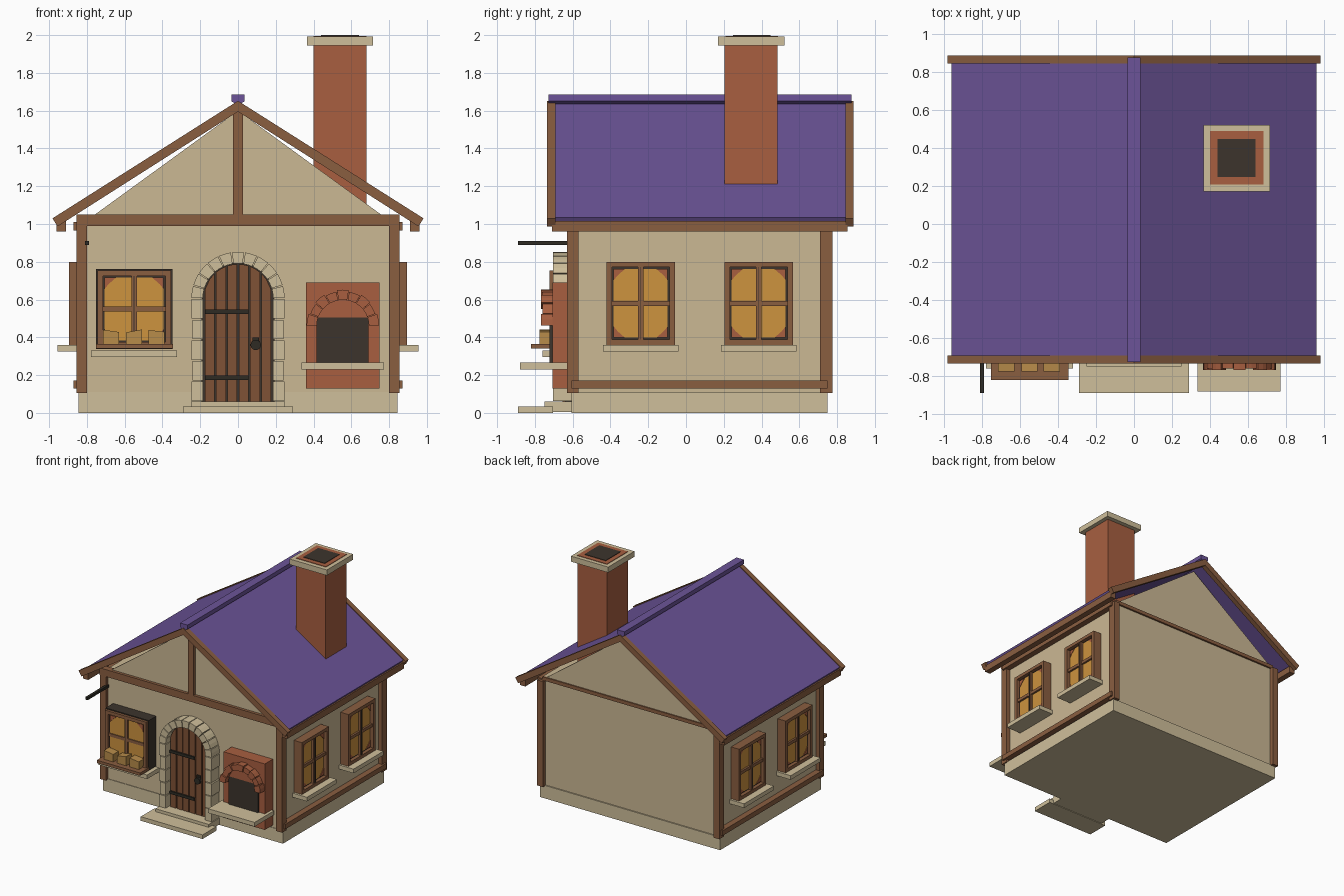
import bpy, bmesh, math
from mathutils import Matrix, Vector

if "Cube" in bpy.data.objects:
    bpy.data.objects.remove(bpy.data.objects["Cube"])


def colour(name, r, g, b):
    m = bpy.data.materials.new(name)
    lin = [((c / 255 + 0.055) / 1.055) ** 2.4 for c in (r, g, b)]
    m.diffuse_color = (*lin, 1)
    m.use_nodes = True
    m.node_tree.nodes["Principled BSDF"].inputs["Base Color"].default_value = m.diffuse_color
    return m


PLASTER = colour("plaster", 203, 184, 148)
STONE = colour("pale_stone", 207, 191, 155)
TIMBER = colour("timber", 138, 94, 64)
PLANK = colour("door_wood", 128, 82, 54)
BRICK = colour("brick", 168, 95, 64)
ROOF = colour("purple_roof", 108, 84, 152)
AMBER = colour("amber_glass", 205, 147, 62)
DARK = colour("dark_recess", 60, 52, 44)
IRON = colour("iron", 46, 43, 36)
BREAD = colour("bread", 184, 140, 74)


def part(name, mat, prisms, frame=Matrix()):
    """One object from prisms: (x-z outline, y start, y end)."""
    bm = bmesh.new()
    for pts, y0, y1 in prisms:
        a = [bm.verts.new(frame @ Vector((x, y0, z))) for x, z in pts]
        b = [bm.verts.new(frame @ Vector((x, y1, z))) for x, z in pts]
        bm.faces.new(a)
        bm.faces.new(b[::-1])
        for i in range(len(pts)):
            j = (i + 1) % len(pts)
            bm.faces.new((a[j], a[i], b[i], b[j]))
    bmesh.ops.recalc_face_normals(bm, faces=bm.faces)
    me = bpy.data.meshes.new(name)
    bm.to_mesh(me)
    bm.free()
    me.materials.append(mat)
    ob = bpy.data.objects.new(name, me)
    bpy.context.collection.objects.link(ob)
    return ob


def rect(x0, x1, z0, z1):
    return [(x0, z0), (x1, z0), (x1, z1), (x0, z1)]


def box(x0, x1, y0, y1, z0, z1):
    return rect(x0, x1, z0, z1), y0, y1


def flip(pts):
    return [(-x, z) for x, z in pts]


def both(prisms):
    return prisms + [(flip(p), a, b) for p, a, b in prisms]


def arc(cx, cz, r, a0, a1, n):
    return [(cx + r * math.cos(a0 + (a1 - a0) * i / n),
             cz + r * math.sin(a0 + (a1 - a0) * i / n)) for i in range(n + 1)]


def arch_blocks(cx, cz, r0, r1, n, y0, y1, step=0.0):
    """Ring of wedge blocks over a half circle, alternate ones set back."""
    out, gap = [], 0.012
    for i in range(n):
        a, b = math.pi * i / n + gap, math.pi * (i + 1) / n - gap
        s = step * (i % 2)
        out.append((arc(cx, cz, r1 - s, a, b, 2) + arc(cx, cz, r0, b, a, 2), y0 + s, y1))
    return out


# Base, walls and gables
part("foundation", STONE, [box(-.845, .845, -.605, .75, 0, .11)])
part("walls", PLASTER, [box(-.82, .82, -.6, .74, .11, 1.03)])
gable = [(-.785, 1.03), (.785, 1.03), (0, 1.6)]
part("gables", PLASTER, [(gable, -.61, -.58), (gable, .715, .745)])

# Timber frame
part("corner_posts", TIMBER, both([box(.8, .855, -.63, -.57, .105, 1.0),
                                   box(.8, .855, .71, .775, .105, 1.0)]))
part("front_tie_beam", TIMBER, [box(-.855, .855, -.635, -.58, .99, 1.05)])
part("back_tie_beam", TIMBER, [box(-.82, .82, .73, .755, 1.0, 1.03)])
part("king_post", TIMBER, [box(-.026, .026, -.635, -.58, 1.05, 1.605)])
part("side_rails", TIMBER, both([box(.81, .87, -.605, .75, .13, .172),
                                 box(.81, .87, -.605, .75, .965, 1.01)]))
part("eave_beams", TIMBER, both([box(.91, .96, -.71, .855, .96, 1.015)]))

# Roof, barge boards and ridge
part("roof_slopes", ROOF, both([([(0, 1.645), (.96, 1.035), (.948, 1.015), (0, 1.62)], -.7, .85)]))
barge = [(0, 1.652), (.982, 1.03), (.956, .987), (0, 1.595)]
part("barge_boards", TIMBER, both([(barge, -.735, -.692), (barge, .845, .887)]))
part("ridge_cap", ROOF, [([(-.035, 1.65), (0, 1.628), (.035, 1.65), (.035, 1.685), (-.035, 1.685)],
                          -.727, .877)])

# Chimney
part("chimney_stack", BRICK, [box(.4, .68, .205, .485, 1.06, 1.95)])
part("chimney_cap", STONE, [box(.365, .715, .17, .522, 1.945, 1.992)])
part("chimney_rim", BRICK, [box(.4, .68, .208, .488, 1.99, 1.996)])
part("chimney_flue", DARK, [box(.44, .64, .248, .448, 1.99, 2.0)])

# Door with planks, straps and handle
DZ, DR = .605, .182
part("door_backing", DARK, [(arc(0, DZ, DR + .01, 0, math.pi, 16) + [(-.192, .06), (.192, .06)], -.64, -.59)])
planks = []
for i in range(6):
    x0 = -.18 + .06 * i + .004
    x1 = x0 + .052
    top = [(x, DZ + math.sqrt(max(DR ** 2 - x * x, 0)))
           for x in (x1, (x0 + x1) / 2, x0)]
    planks.append(([(x0, .06), (x1, .06)] + top, -.655, -.62))
part("door_planks", PLANK, planks)
part("door_straps", IRON, [box(-.175, .055, -.667, -.65, z, z + .024) for z in (.175, .523)])
part("door_handle_plate", IRON, [box(.076, .112, -.664, -.65, .34, .4)])
ring = arc(.094, .36, .028, 0, math.pi * 1.8, 9)
part("door_handle", IRON, [(ring, -.685, -.66)])

# Stone door surround
jambs = []
for i in range(5):
    z = .06 + .109 * i
    jambs.append(box(.186, .247 - .006 * (i % 2), -.705, -.59, z + .003, z + .106))
part("door_jambs", STONE, both(jambs))
part("door_arch", STONE, arch_blocks(0, DZ, .186, .247, 11, -.705, -.59))
part("door_steps", STONE, [box(-.29, .29, -.89, -.705, 0, .035),
                           box(-.25, .25, -.75, -.6, .005, .06)])

# Brick oven
part("oven_body", BRICK, [box(.36, .748, -.708, -.59, .13, .69)])
part("oven_mouth", DARK, [box(.415, .692, -.722, -.7, .262, .505)])
part("oven_tympanum", BRICK, [(arc(.555, .505, .135, 0, math.pi, 12), -.725, -.7)])
part("oven_arch", BRICK, arch_blocks(.555, .46, .138, .192, 9, -.768, -.7, .008))
part("oven_counter", STONE, [box(.335, .772, -.88, -.62, .23, .266)])


def window(name, frame, w, h, casing, front, case_w=0.0):
    """Four-pane window, centred, facing -y from a wall at y = 0."""
    u, v, t = w / 2, h / 2, .028
    part(name + "_casing", DARK, [box(-u - case_w + .004, u + case_w - .004, -casing, .02,
                                      -v - case_w + .004, v + case_w - .004)], frame)
    part(name + "_frame", TIMBER, [box(-u, -u + t, -front, .01, -v, v), box(u - t, u, -front, .01, -v, v),
                                   box(-u + t, u - t, -front, .01, v - t, v),
                                   box(-u + t, u - t, -front, .01, -v, -v + t)], frame)
    gu, gv = u - t - .01, v - t - .01
    part(name + "_glass", AMBER, [box(-gu, gu, -casing - .005, -casing + .01, -gv, gv)], frame)
    # Curtain corners
    c = .06
    part(name + "_curtains", BRICK,
         [([(sx * gu, sz * gv), (sx * (gu - c), sz * gv), (sx * (gu - .02), sz * (gv - .035)),
            (sx * gu, sz * (gv - c))], -casing - .009, -casing)
          for sx in (-1, 1) for sz in (-1, 1)], frame)
    b = front - .006
    part(name + "_glazing_bars", TIMBER, [box(-.014, .014, -b, 0, -v + t, v - t),
                                          box(-u + t, u - t, -b + .003, 0, -.013, .013)], frame)
    part(name + "_seam", DARK, [box(-.002, .002, -b - .003, 0, -v + t, v - t)], frame)


# Side windows with sills
for side, s in (("right", 1), ("left", -1)):
    for place, y in (("front", -.24), ("back", .385)):
        frame = Matrix.Translation((s * .82, y, .58)) @ Matrix.Rotation(s * math.pi / 2, 4, 'Z')
        label = f"{side}_{place}_window"
        window(label, frame, .362, .44, .045, .075)
        part(label + "_sill", STONE, [box(-.2, .2, -.135, .01, -.255, -.22)], frame)

# Front shop window with shelf and loaves
window("front_window", Matrix.Translation((-.55, -.6, .55)), .388, .408, .1, .122, .012)
part("front_window_sill", STONE, [box(-.778, -.322, -.76, -.59, .295, .33)])
part("front_window_shelf", TIMBER, [box(-.752, -.345, -.82, -.7, .34, .364)])
loaves = []
for x, lean in ((-.672, .006), (-.55, -.008), (-.432, .005)):
    loaves.append(([(x - .043, .364), (x + .043, .364), (x + .043, .434 - lean),
                    (x - .043, .434 + lean)], -.775, -.705))
part("bread_loaves", BREAD, loaves)

# Sign bracket
part("sign_bracket", IRON, [box(-.811, -.789, -.89, -.6, .889, .911)])
